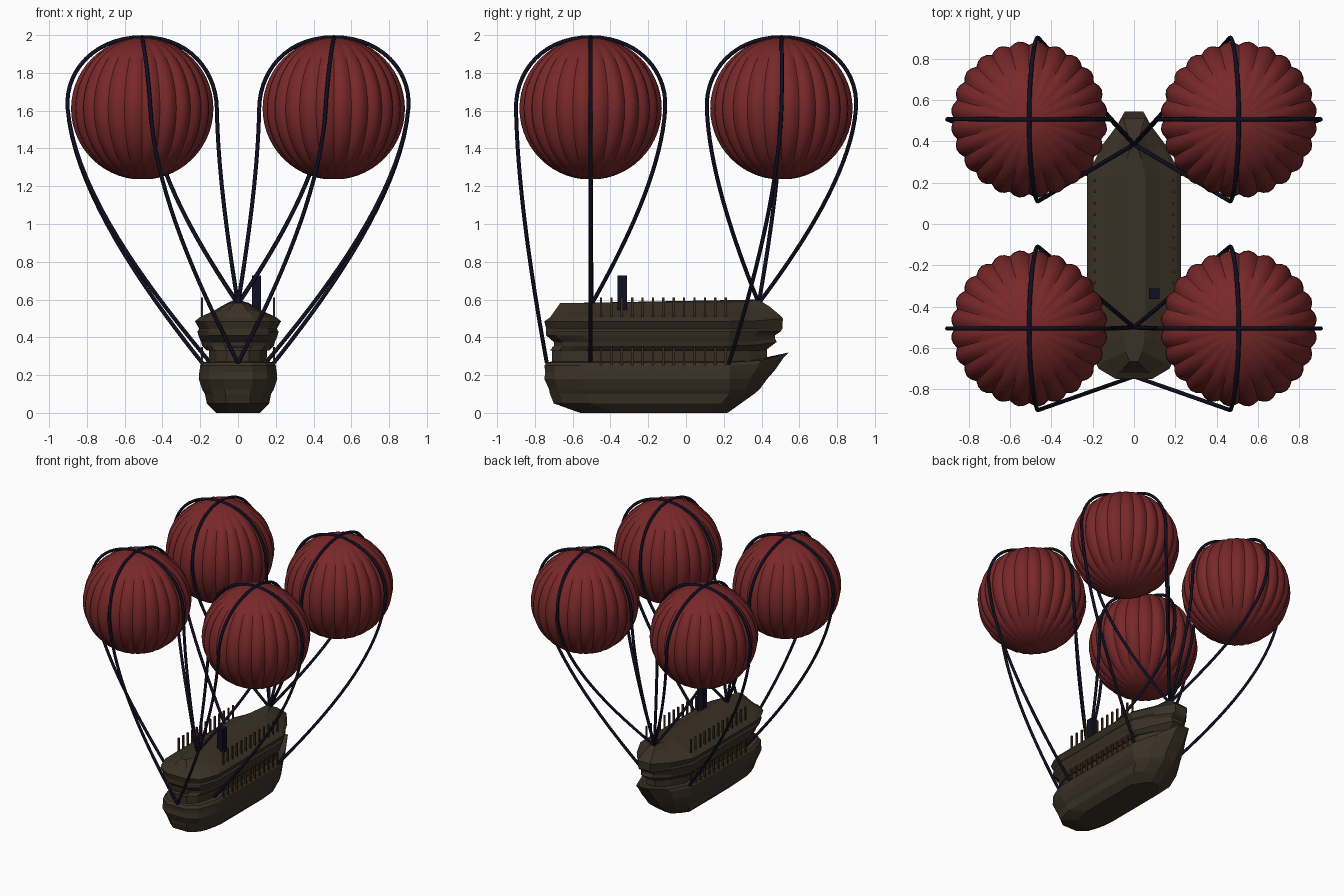
import bpy, bmesh, math
from mathutils import Vector

if "Cube" in bpy.data.objects:
    bpy.data.objects.remove(bpy.data.objects["Cube"])


def material(name, rgb):
    m = bpy.data.materials.new(name)
    m.diffuse_color = (*rgb, 1)
    m.use_nodes = True
    m.node_tree.nodes["Principled BSDF"].inputs["Base Color"].default_value = m.diffuse_color
    return m


RED = material("dark red cloth", (0.19, 0.021, 0.022))
WOOD = material("dark brown wood", (0.043, 0.031, 0.019))
ROPE = material("navy black", (0.005, 0.0045, 0.016))
POST = material("warm brown post", (0.055, 0.027, 0.010))


def finish(bm, name, mat, smooth=None):
    bmesh.ops.recalc_face_normals(bm, faces=bm.faces)
    me = bpy.data.meshes.new(name)
    bm.to_mesh(me)
    bm.free()
    me.materials.append(mat)
    ob = bpy.data.objects.new(name, me)
    bpy.context.collection.objects.link(ob)
    if smooth:
        me.shade_smooth()
        me.set_sharp_from_angle(angle=math.radians(smooth))
    return ob


def loft(bm, rings, caps=True):
    loops = [[bm.verts.new(p) for p in r] for r in rings]
    n = len(loops[0])
    for a, b in zip(loops, loops[1:]):
        for i in range(n):
            bm.faces.new((a[i], a[(i + 1) % n], b[(i + 1) % n], b[i]))
    if caps:
        bm.faces.new(loops[0])
        bm.faces.new(loops[-1])


def boxes(name, mat, items):
    bm = bmesh.new()
    for (x, y, z0, z1, s) in items:
        ring = [(x - s, y - s), (x + s, y - s), (x + s, y + s), (x - s, y + s)]
        loft(bm, [[(*p, z) for p in ring] for z in (z0, z1)])
    return finish(bm, name, mat)


# Hull layers: each level is (z, half width, front y, rear y, rise at the rear tip)
def hull(name, levels):
    bm = bmesh.new()
    rings = []
    for z, w, yf, yr, rise in levels:
        sh = min(0.23, yr - 0.1)
        side = [(0.38 * w, yf, 0), (0.75 * w, yf + 0.05, 0), (0.9 * w, yf + 0.12, 0),
                (w, yf + 0.19, 0), (w, sh, 0), (0.66 * w, sh + 0.55 * (yr - sh), 0.2 * rise),
                (0.24 * w, yr, rise)]
        ring = side + [(-x, y, d) for x, y, d in reversed(side)]
        rings.append([(x, y, z + d) for x, y, d in ring])
    loft(bm, rings)
    return finish(bm, name, WOOD)


hull("lower_hull", [
    (0.0, 0.115, -0.56, 0.22, 0), (0.05, 0.165, -0.70, 0.29, 0),
    (0.10, 0.175, -0.72, 0.36, 0), (0.125, 0.19, -0.725, 0.39, 0),
    (0.18, 0.208, -0.75, 0.43, 0), (0.215, 0.205, -0.745, 0.47, 0.01),
    (0.25, 0.20, -0.75, 0.515, 0.04), (0.268, 0.185, -0.735, 0.545, 0.052),
    (0.272, 0.15, -0.71, 0.43, 0.02)])
hull("middle_deck", [(0.25, 0.15, -0.71, 0.43, 0), (0.35, 0.155, -0.71, 0.43, 0)])
hull("upper_hull", [
    (0.33, 0.165, -0.72, 0.42, 0), (0.355, 0.19, -0.70, 0.48, 0.02),
    (0.375, 0.195, -0.70, 0.47, 0.02), (0.41, 0.21, -0.74, 0.47, 0),
    (0.43, 0.215, -0.74, 0.50, 0), (0.445, 0.205, -0.74, 0.51, 0),
    (0.485, 0.228, -0.75, 0.513, 0.015), (0.505, 0.205, -0.72, 0.50, 0.01),
    (0.54, 0.13, -0.695, 0.44, 0.025), (0.583, 0.055, -0.665, 0.38, 0.017)])

# Railing posts in two rows on both sides
ys = [-0.45 + 0.055 * i for i in range(13)]
for row, z0, z1 in (("lower", 0.24, 0.35), ("upper", 0.49, 0.612)):
    boxes(row + "_railing_posts", POST,
          [(s * 0.19, y, z0, z1, 0.006) for s in (-1, 1) for y in ys])

# Chimney
boxes("chimney", ROPE, [(0.098, -0.337, 0.50, 0.727, 0.025)])


# Ribbed balloons
def balloon(name, c, r=0.38, gores=24, sub=4, rows=28):
    bm = bmesh.new()
    n = gores * sub
    rings = []
    for j in range(1, rows):
        p = math.pi * j / rows
        ring = []
        for i in range(n):
            t = 2 * math.pi * i / n
            k = r * (0.95 + 0.05 * abs(math.sin(gores * t / 2)))
            ring.append((c[0] + k * math.sin(p) * math.cos(t),
                         c[1] + k * math.sin(p) * math.sin(t),
                         c[2] + r * 0.99 * math.cos(p)))
        rings.append(ring)
    loft(bm, rings)
    return finish(bm, name, RED, 35)


# Ropes: over the balloon top, down its side, then sweeping to the hull
def bezier(a, b, c, d, n):
    for i in range(n):
        t = i / n
        u = 1 - t
        yield a * u**3 + b * 3 * u * u * t + c * 3 * u * t * t + d * t**3


def rope(name, c, direction, end, r=0.0105):
    c, d, e = Vector(c), Vector((*direction, 0)), Vector(end)
    up = Vector((0, 0, 1))
    top = c + up * 0.378
    side = c + d * 0.395
    if direction[1]:
        side.x *= 0.915           # fore and aft ropes lean toward the hull
    drop = side.z - e.z
    c1 = side.lerp(e, 0.05) - up * drop * 0.27
    c2 = e.lerp(side, 0.45)
    c2.z = e.z + drop * 0.3
    tan = (side - c1).normalized()
    pts = list(bezier(top, top + d * 0.25, side + tan * 0.2, side, 14))
    pts += list(bezier(side, c1, c2, e, 18)) + [e]
    ref = d.cross(up)             # steady sideways axis for the tube
    rings = []
    for i, p in enumerate(pts):
        t = (pts[min(i + 1, len(pts) - 1)] - pts[max(i - 1, 0)]).normalized()
        a = (ref - t * ref.dot(t)).normalized()
        b = t.cross(a)
        rings.append([p + r * (a * math.cos(k * math.pi / 4) + b * math.sin(k * math.pi / 4))
                      for k in range(8)])
    bm = bmesh.new()
    loft(bm, rings)
    return finish(bm, name, ROPE, 50)


for s, lr in ((-1, "left"), (1, "right")):
    for y, fb in ((-0.505, "front"), (0.505, "rear")):
        tag = f"{fb}_{lr}"
        c = (s * 0.507, y, 1.611)
        balloon("balloon_" + tag, c)
        if fb == "front":
            mast = (0, -0.5, 0.575)
            outer, fore, aft = (s * 0.15, -0.505, 0.27), (0, -0.737, 0.265), mast
        else:
            mast = (0, 0.385, 0.58)
            outer, fore, aft = (s * 0.17, 0.22, 0.24), mast, mast
        rope("outer_rope_" + tag, c, (s, 0), outer)
        rope("inner_rope_" + tag, c, (-s, 0), mast)
        rope("fore_rope_" + tag, c, (0, -1), fore)
        rope("aft_rope_" + tag, c, (0, 1), aft)
